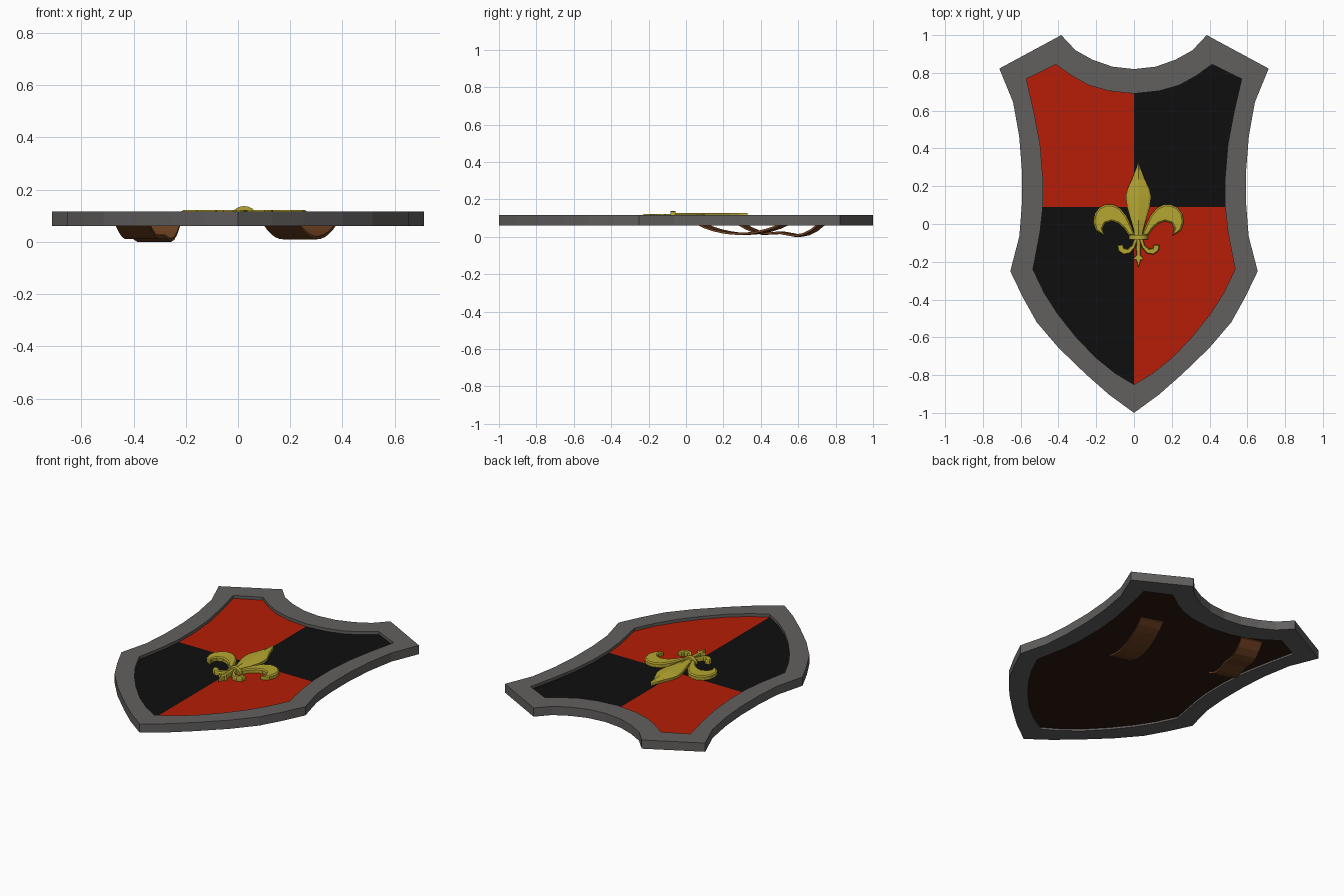
import bpy, bmesh, math
from mathutils import Vector

if "Cube" in bpy.data.objects:
    bpy.data.objects.remove(bpy.data.objects["Cube"])


def mat(name, r, g, b):
    # display colour (0-255) converted to linear
    m = bpy.data.materials.new(name)
    m.diffuse_color = [(c / 255) ** 2.2 for c in (r, g, b)] + [1]
    m.use_nodes = True
    m.node_tree.nodes["Principled BSDF"].inputs["Base Color"].default_value = m.diffuse_color
    return m


STEEL = mat("steel", 98, 96, 95)
RED = mat("red_paint", 180, 35, 14)
BLACK = mat("black_paint", 22, 22, 22)
GOLD = mat("gold", 180, 165, 52)
WOOD = mat("dark_wood", 48, 31, 21)
LEATHER = mat("leather", 110, 67, 38)


def finish(name, bm, *mats):
    bmesh.ops.remove_doubles(bm, verts=bm.verts, dist=1e-4)
    bmesh.ops.recalc_face_normals(bm, faces=bm.faces)
    me = bpy.data.meshes.new(name)
    bm.to_mesh(me)
    bm.free()
    ob = bpy.data.objects.new(name, me)
    for m in mats:
        me.materials.append(m)
    bpy.context.collection.objects.link(ob)
    return ob


def mirrored(half, cx=0.0):
    # closed outline from a half that starts and ends on the axis
    return half + [(2 * cx - x, y) for x, y in half[-2:0:-1]]


def bridge(bm, a, b, closed=True):
    n = len(a)
    for i in range(n if closed else n - 1):
        j = (i + 1) % n
        bm.faces.new((a[i], a[j], b[j], b[i]))


def ring(bm, pts, z):
    return [bm.verts.new((x, y, z)) for x, y in pts]


# Shield outlines, right halves from top centre to bottom tip
OUTER = mirrored([(0, .82), (.115, .833), (.22, .87), (.31, .92), (.385, 1), (.713, .823),
                  (.64, .645), (.608, .465), (.594, .29), (.594, .10), (.607, -.065), (.655, -.25),
                  (.59, -.385), (.515, -.52), (.40, -.655), (.255, -.795), (.13, -.905), (0, -1)])
INNER = mirrored([(0, .69), (.135, .705), (.24, .735), (.33, .785), (.413, .845), (.57, .768),
                  (.53, .595), (.497, .42), (.483, .25), (.483, .09), (.497, -.04), (.535, -.24),
                  (.475, -.365), (.405, -.475), (.31, -.595), (.205, -.705), (.10, -.79), (0, -.85)])

# Rim frame
bm = bmesh.new()
loops = [ring(bm, OUTER, .06), ring(bm, OUTER, .116), ring(bm, INNER, .116), ring(bm, INNER, .06)]
for i in range(4):
    bridge(bm, loops[i], loops[(i + 1) % 4])
finish("rim", bm, STEEL)

# Quartered field, wooden on the back
bm = bmesh.new()
lo, hi = ring(bm, INNER, .072), ring(bm, INNER, .097)
bridge(bm, lo, hi)
bm.faces.new(lo)
bm.faces.new(hi)
for co, no in (((0, 0, 0), (1, 0, 0)), ((0, .09, 0), (0, 1, 0))):
    bmesh.ops.bisect_plane(bm, geom=bm.verts[:] + bm.edges[:] + bm.faces[:], dist=1e-5,
                           plane_co=co, plane_no=no)
for f in bm.faces:
    c = f.calc_center_median()
    if c.z > .095:
        f.material_index = 1 if (c.x < 0) == (c.y > .09) else 2
finish("field_panel", bm, WOOD, RED, BLACK)

# Gold flower emblem
CX, Z0 = .0235, .094


def plate(name, pts, inset):
    # extruded outline with a chamfered top
    bm = bmesh.new()
    lo, hi = ring(bm, pts, Z0), ring(bm, pts, .117)
    bridge(bm, lo, hi)
    bm.faces.new(lo)
    top = bm.faces.new(hi)
    bmesh.ops.recalc_face_normals(bm, faces=bm.faces)
    bmesh.ops.inset_region(bm, faces=[top], thickness=inset, depth=.006)
    return finish(name, bm, GOLD)


SIDE = [(.043, -.06), (.062, -.01), (.085, .04), (.12, .083), (.16, .104), (.195, .104), (.23, .087),
        (.255, .055), (.263, .01), (.248, -.035), (.203, -.062), (.214, -.025), (.2, .004),
        (.165, .015), (.128, .002), (.098, -.025), (.075, -.06)]
CURL = [(.027, -.08), (.048, -.08), (.058, -.112), (.08, -.132), (.1, -.128), (.106, -.108),
        (.135, -.113), (.13, -.143), (.102, -.162), (.068, -.156), (.042, -.125)]
for side, flip in (("right", False), ("left", True)):
    for part, pts, ins in (("side_petal", SIDE, .008), ("lower_curl", CURL, .004)):
        plate(f"emblem_{part}_{side}", [(2 * CX - x, y) for x, y in pts] if flip else pts, ins)

plate("emblem_tail", mirrored([(CX, -.07), (.031, -.07), (.036, -.125), (.034, -.165), (.055, -.188),
                               (.036, -.19), (CX, -.23)], CX), .003)

# Central petal with raised spine
bm = bmesh.new()
rows = []
for w, y in ((0, .33), (.016, .285), (.035, .235), (.058, .185), (.067, .145), (.06, .09),
             (.04, .02), (.026, -.03), (.02, -.065)):
    sec = [(-w, Z0), (-w, .112), (-w * .84, .117), (0, .126), (w * .84, .117), (w, .112), (w, Z0)]
    rows.append([bm.verts.new((CX + x, y, z)) for x, z in sec])
for a, b in zip(rows, rows[1:]):
    bridge(bm, a, b)
bm.faces.new(rows[-1])
finish("emblem_centre_petal", bm, GOLD)

# Arched band tying the petals
bm = bmesh.new()
arch = [(CX + .05 * math.cos(math.pi * i / 10), Z0 + .043 * math.sin(math.pi * i / 10))
        for i in range(11)]
ends = [[bm.verts.new((x, y, z)) for x, z in arch] for y in (-.082, -.057)]
bridge(bm, *ends)
for e in ends:
    bm.faces.new(e)
finish("emblem_band", bm, GOLD)


# Leather straps on the back
def strap(name, a, b, width, heights, thick=.012):
    a, b = Vector(a), Vector(b)
    d = (b - a).normalized()
    side = Vector((d.y, -d.x)) * width / 2
    bm = bmesh.new()
    rows = []
    n = len(heights) - 1
    for i, z in enumerate(heights):
        c = a.lerp(b, i / n)
        l, r = c - side, c + side
        rows.append([bm.verts.new((p.x, p.y, h)) for p, h in
                     ((l, z), (r, z), (r, z + thick), (l, z + thick))])
    for p, q in zip(rows, rows[1:]):
        bridge(bm, p, q)
    bm.faces.new(rows[0])
    bm.faces.new(rows[-1])
    finish(name, bm, LEATHER)


arc = [.066 - .056 * math.sin(math.pi * i / 10) ** .8 for i in range(11)]
strap("arm_strap", (.165, .075), (.31, .535), .14, arc)
strap("hand_strap", (-.405, .29), (-.285, .73), .135,
      [.066, .04, .021, .011, .013, .016, .008, 0, .008, .03, .066])
